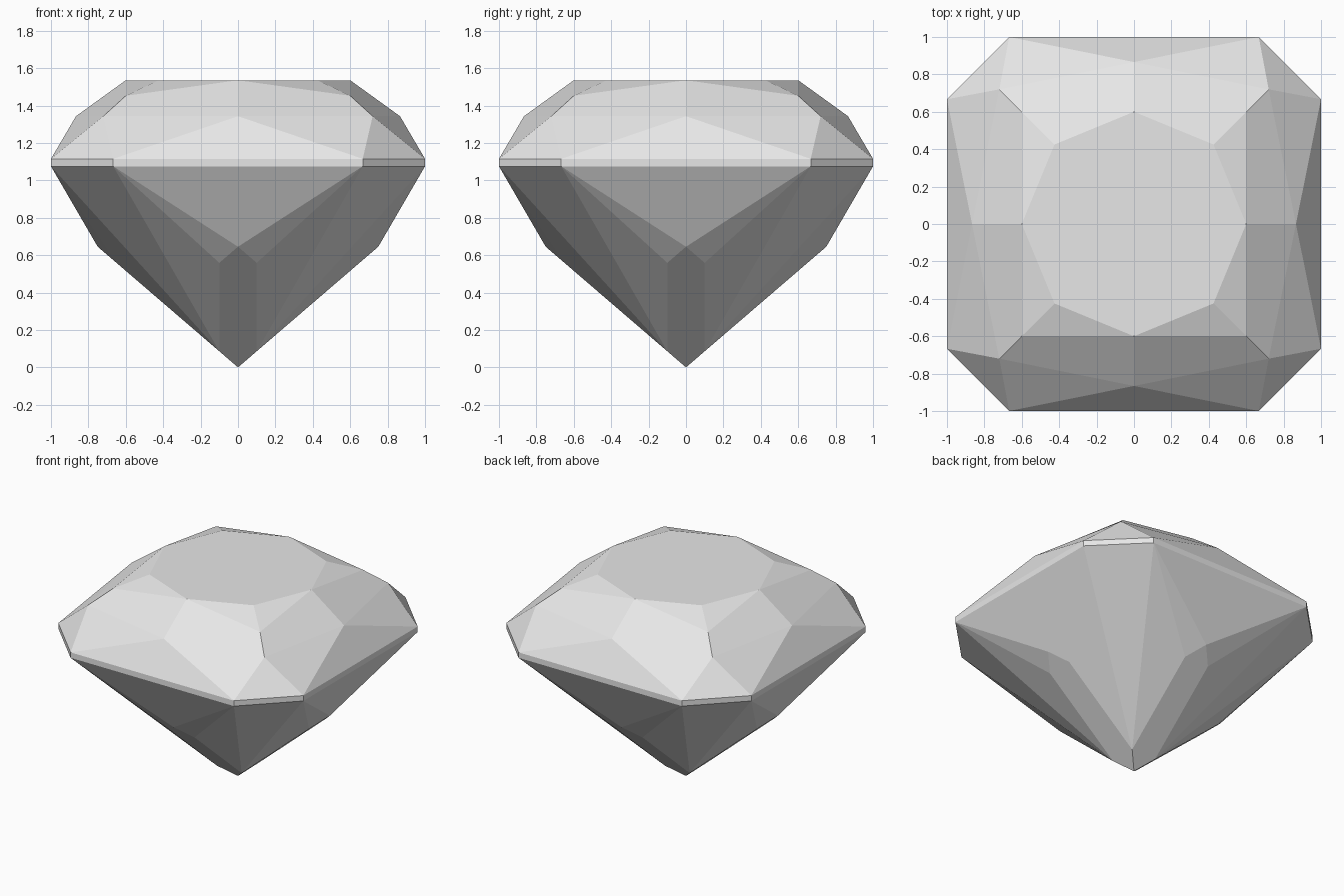
import bpy, bmesh
from mathutils import Matrix, Vector

cube = bpy.data.objects.get("Cube")
if cube:
    bpy.data.objects.remove(cube)

# Single grey material
grey = bpy.data.materials.new("gem_grey")
grey.use_nodes = True
colour = (0.8, 0.8, 0.8, 1)
grey.diffuse_color = colour
grey.node_tree.nodes["Principled BSDF"].inputs["Base Color"].default_value = colour

# Key points of the front side, right half of the facets (+x)
table_mid = Vector((0, -0.6, 1.535))
table_corner = Vector((0.425, -0.425, 1.535))
bezel_top = Vector((0.6, -0.6, 1.452))
bezel_low = Vector((0.72, -0.72, 1.343))
crown_mid = Vector((0, -0.866, 1.343))
girdle_top = Vector((0.667, -1, 1.115))
girdle_low = Vector((0.667, -1, 1.075))
pavilion_mid = Vector((0, -0.75, 0.645))
pavilion_side = Vector((0.1, -0.65, 0.559))
culet_corner = Vector((0.1, -0.1, 0.086))
culet = Vector((0, 0, 0))


def mirror_x(p):
    return Vector((-p.x, p.y, p.z))


def across_corner(p):
    return Vector((-p.y, -p.x, p.z))


# Facets that occur twice per side, mirrored about x = 0
half_facets = [
    (table_mid, table_corner, bezel_top),
    (table_mid, bezel_top, bezel_low, crown_mid),
    (crown_mid, bezel_low, girdle_top),
    (girdle_low, pavilion_mid, pavilion_side),
    (girdle_low, pavilion_side, culet_corner),
    (pavilion_mid, pavilion_side, culet_corner, culet),
]
# Facets that occur once per side or corner
whole_facets = [
    (crown_mid, girdle_top, mirror_x(girdle_top)),
    (girdle_top, girdle_low, mirror_x(girdle_low), mirror_x(girdle_top)),
    (girdle_low, pavilion_mid, mirror_x(girdle_low)),
    (bezel_low, girdle_top, across_corner(girdle_top)),
    (girdle_top, girdle_low, across_corner(girdle_low), across_corner(girdle_top)),
    (girdle_low, across_corner(girdle_low), culet_corner),
]

bm = bmesh.new()


def add_facet(points):
    bm.faces.new([bm.verts.new(p) for p in points])


# Repeat the facets on all four sides
table = []
for quarter in range(4):
    turn = Matrix.Rotation(quarter * 1.5707963, 3, "Z")
    for facet in half_facets:
        add_facet([turn @ p for p in facet])
        add_facet([turn @ mirror_x(p) for p in facet])
    for facet in whole_facets:
        add_facet([turn @ p for p in facet])
    table += [turn @ table_mid, turn @ table_corner]
add_facet(table)

bmesh.ops.remove_doubles(bm, verts=bm.verts, dist=0.001)
bmesh.ops.recalc_face_normals(bm, faces=bm.faces)

mesh = bpy.data.meshes.new("cut_gem")
bm.to_mesh(mesh)
bm.free()
mesh.materials.append(grey)
gem = bpy.data.objects.new("cut_gem", mesh)
bpy.context.collection.objects.link(gem)
